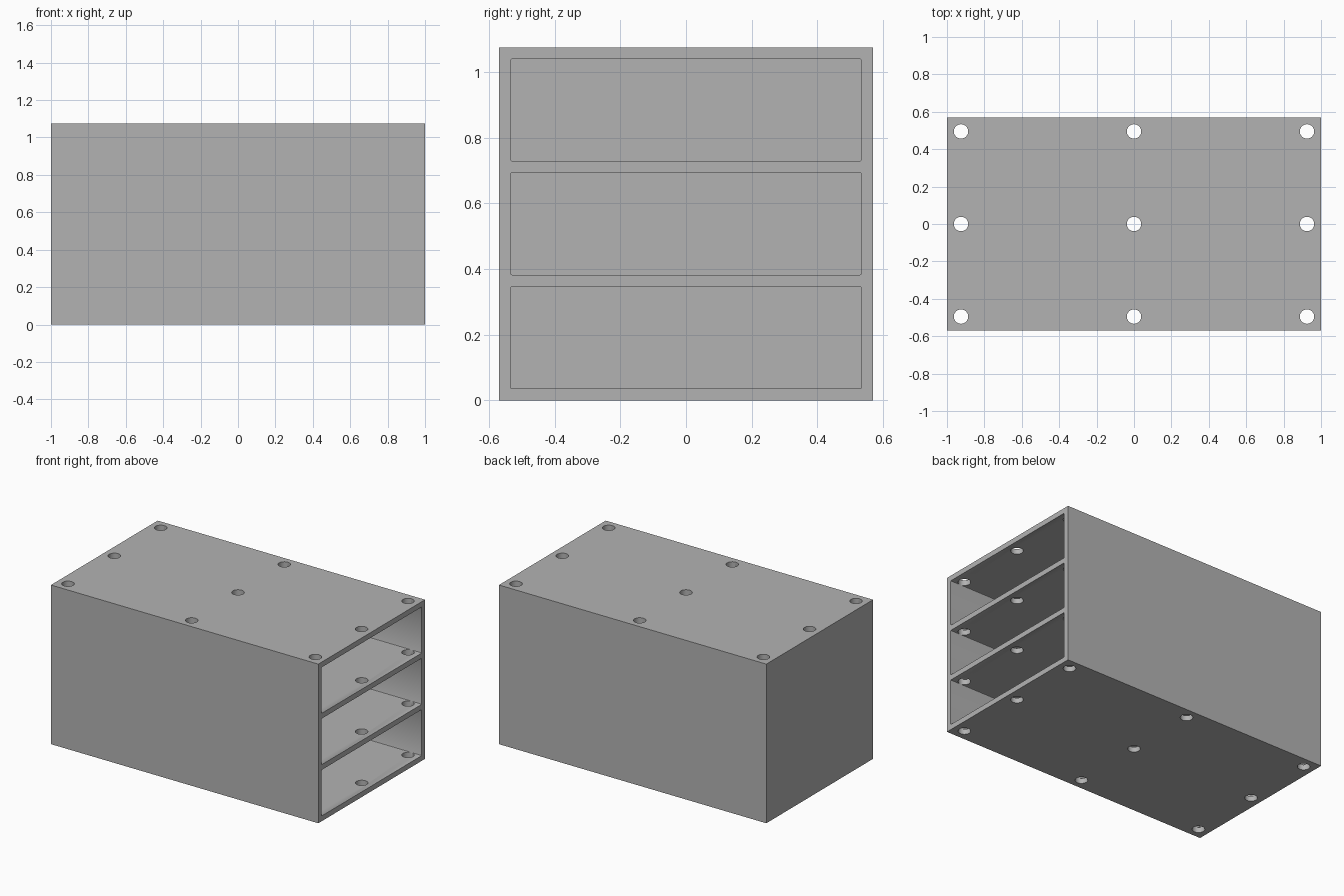
import bpy, bmesh
from mathutils import Matrix, Vector

if "Cube" in bpy.data.objects:
    bpy.data.objects.remove(bpy.data.objects["Cube"])

LENGTH, WIDTH, HEIGHT = 2.0, 1.14, 1.076
WALL = 0.0355
BAYS = 3
BAY_HEIGHT = (HEIGHT - (BAYS + 1) * WALL) / BAYS
HOLE_RADIUS, HOLE_INSET = 0.0385, 0.075

grey = bpy.data.materials.new("light grey")
grey.use_nodes = True
colour = (0.45, 0.45, 0.45, 1)
grey.diffuse_color = colour
grey.node_tree.nodes["Principled BSDF"].inputs["Base Color"].default_value = colour


def make_object(name, bm):
    mesh = bpy.data.meshes.new(name)
    bm.to_mesh(mesh)
    bm.free()
    mesh.materials.append(grey)
    obj = bpy.data.objects.new(name, mesh)
    bpy.context.collection.objects.link(obj)
    return obj


def add_box(bm, low, high):
    low, high = Vector(low), Vector(high)
    place = Matrix.Translation((low + high) / 2) @ Matrix.Diagonal((*(high - low), 1))
    return bmesh.ops.create_cube(bm, size=1, matrix=place)["verts"]


# Outer block
bm = bmesh.new()
add_box(bm, (-LENGTH / 2, -WIDTH / 2, 0), (LENGTH / 2, WIDTH / 2, HEIGHT))
cabinet = make_object("cabinet", bm)

# Three bays open at the +x end, with slightly eased long corners
bm = bmesh.new()
for i in range(BAYS):
    z = WALL + i * (BAY_HEIGHT + WALL)
    add_box(bm, (-LENGTH / 2 + WALL, -WIDTH / 2 + WALL, z),
            (LENGTH / 2 + 0.1, WIDTH / 2 - WALL, z + BAY_HEIGHT))
long_edges = [e for e in bm.edges if abs(e.verts[0].co.x - e.verts[1].co.x) > 1]
bmesh.ops.bevel(bm, geom=long_edges, offset=0.005, segments=2, profile=0.5, affect='EDGES')
bays = make_object("bay_cutter", bm)

# Grid of vertical holes through the top, shelves and floor
bm = bmesh.new()
for i in (-1, 0, 1):
    for j in (-1, 0, 1):
        centre = (i * (LENGTH / 2 - HOLE_INSET), j * (WIDTH / 2 - HOLE_INSET), HEIGHT / 2)
        bmesh.ops.create_cone(bm, cap_ends=True, segments=32, radius1=HOLE_RADIUS,
                              radius2=HOLE_RADIUS, depth=HEIGHT + 0.2,
                              matrix=Matrix.Translation(centre))
holes = make_object("hole_cutter", bm)

# Cut, then discard the cutters
bpy.context.view_layer.objects.active = cabinet
cabinet.select_set(True)
for cutter in (bays, holes):
    cut = cabinet.modifiers.new("cut", 'BOOLEAN')
    cut.operation, cut.solver, cut.object = 'DIFFERENCE', 'EXACT', cutter
    bpy.ops.object.modifier_apply(modifier=cut.name)
    bpy.data.objects.remove(cutter)

bpy.ops.object.shade_smooth_by_angle(angle=0.6)
